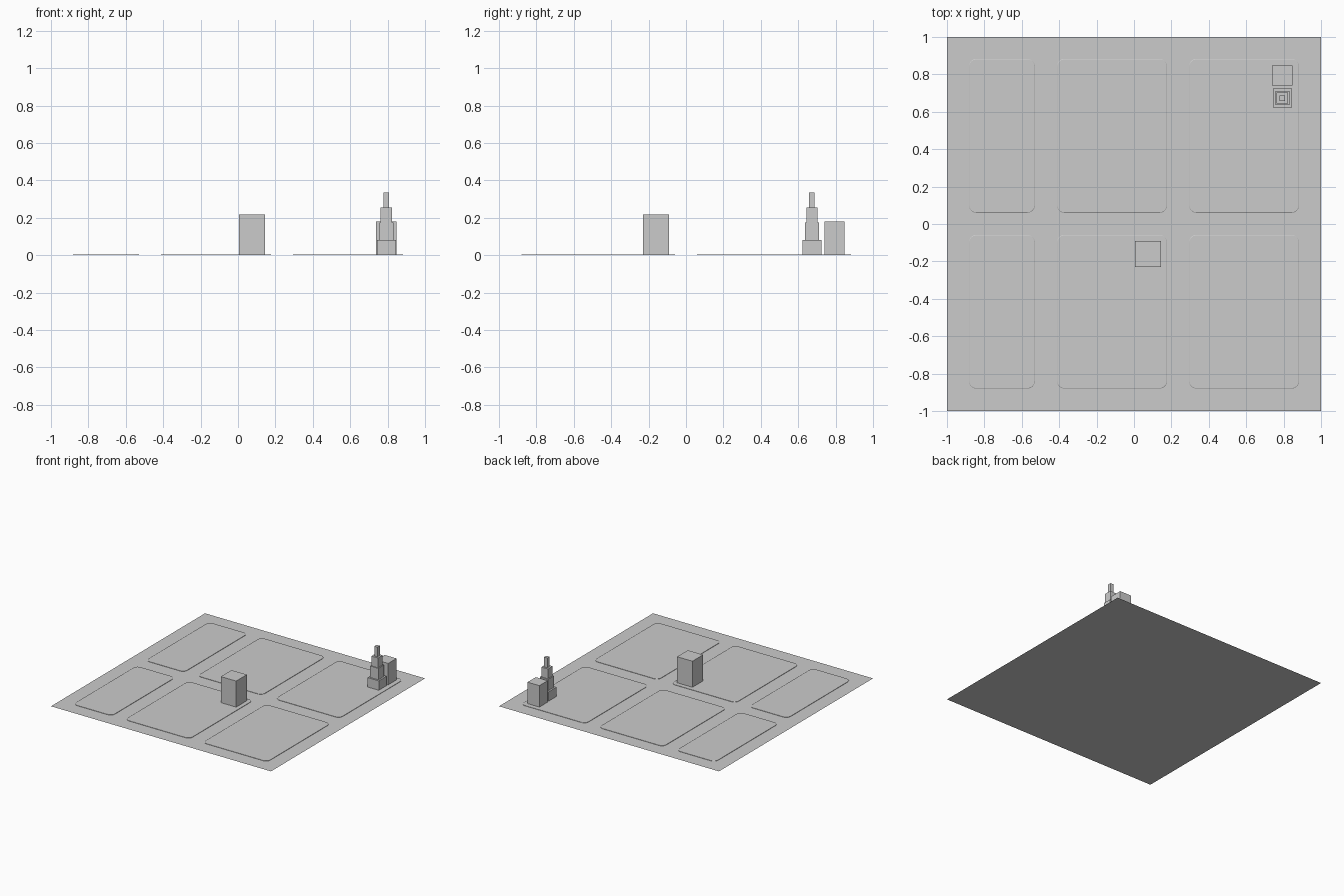
import bpy, bmesh, math
from mathutils import Matrix, Vector

if "Cube" in bpy.data.objects:
    bpy.data.objects.remove(bpy.data.objects["Cube"])


def finish(bm, name):
    bmesh.ops.recalc_face_normals(bm, faces=bm.faces)
    mesh = bpy.data.meshes.new(name)
    bm.to_mesh(mesh)
    bm.free()
    obj = bpy.data.objects.new(name, mesh)
    bpy.context.collection.objects.link(obj)
    return obj


def add_box(bm, cx, cy, z0, z1, size):
    m = Matrix.Translation((cx, cy, (z0 + z1) / 2)) @ Matrix.Diagonal((size, size, z1 - z0, 1))
    bmesh.ops.create_cube(bm, size=1, matrix=m)


def outline(x0, x1, y0, y1, r, inset, steps=8):
    """Rounded rectangle, counter-clockwise."""
    pts = []
    corners = [(x1 - r, y1 - r), (x0 + r, y1 - r), (x0 + r, y0 + r), (x1 - r, y0 + r)]
    for k, (cx, cy) in enumerate(corners):
        for i in range(steps + 1):
            a = math.pi / 2 * (k + i / steps)
            pts.append((cx + (r - inset) * math.cos(a), cy + (r - inset) * math.sin(a)))
    return pts


def city_block(name, xs, ys):
    bm = bmesh.new()
    # kerb foot, kerb edge and paved top
    rings = [[bm.verts.new((x, y, z)) for x, y in outline(*xs, *ys, 0.04, inset)]
             for z, inset in ((0, 0), (0.003, 0.0), (0.005, 0.003))]
    n = len(rings[0])
    for lo, hi in zip(rings, rings[1:]):
        for i in range(n):
            j = (i + 1) % n
            bm.faces.new((lo[i], lo[j], hi[j], hi[i]))
    bm.faces.new(rings[-1])
    finish(bm, name)


def windows(name, cx, cy, size, z0, z1, cols, rows):
    """Thin panes in a grid on all four walls."""
    bm = bmesh.new()
    du, dz = size / cols, (z1 - z0) / rows
    for side in range(4):
        m = Matrix.Translation((cx, cy, 0)) @ Matrix.Rotation(side * math.pi / 2, 4, 'Z')
        for c in range(cols):
            for r in range(rows):
                u = (c + 0.5) * du - size / 2
                z = z0 + (r + 0.5) * dz
                w, h = du * 0.25, dz * 0.3
                quad = [(u - w, z - h), (u + w, z - h), (u + w, z + h), (u - w, z + h)]
                bm.faces.new([bm.verts.new(m @ Vector((a, -size / 2 - 0.0004, b))) for a, b in quad])
    finish(bm, name)


# street plane
bm = bmesh.new()
bmesh.ops.create_grid(bm, x_segments=1, y_segments=1, size=1)
finish(bm, "street")

# six raised city blocks
for i, xs in enumerate([(-0.883, -0.53), (-0.412, 0.177), (0.294, 0.883)]):
    for j, ys in enumerate([(-0.88, -0.058), (0.06, 0.883)]):
        city_block(f"city_block_{i}_{j}", xs, ys)

# plain office blocks with window grids
for name, cx, cy, size, top in [("large_office", 0.075, -0.161, 0.139, 0.219),
                                ("small_office", 0.793, 0.794, 0.108, 0.181)]:
    bm = bmesh.new()
    add_box(bm, cx, cy, 0.004, top, size)
    finish(bm, name)
    windows(name + "_windows", cx, cy, size, 0.035, top - 0.01, 4, 6)

# stepped tower
bm = bmesh.new()
z = 0.004
for size, top in [(0.102, 0.082), (0.075, 0.176), (0.06, 0.256), (0.03, 0.336)]:
    add_box(bm, 0.793, 0.673, z, top, size)
    z = top
finish(bm, "stepped_tower")
windows("tower_base_windows", 0.793, 0.673, 0.102, 0.03, 0.078, 4, 2)
windows("tower_middle_windows", 0.793, 0.673, 0.075, 0.09, 0.17, 3, 4)
windows("tower_upper_windows", 0.793, 0.673, 0.06, 0.184, 0.25, 3, 3)
